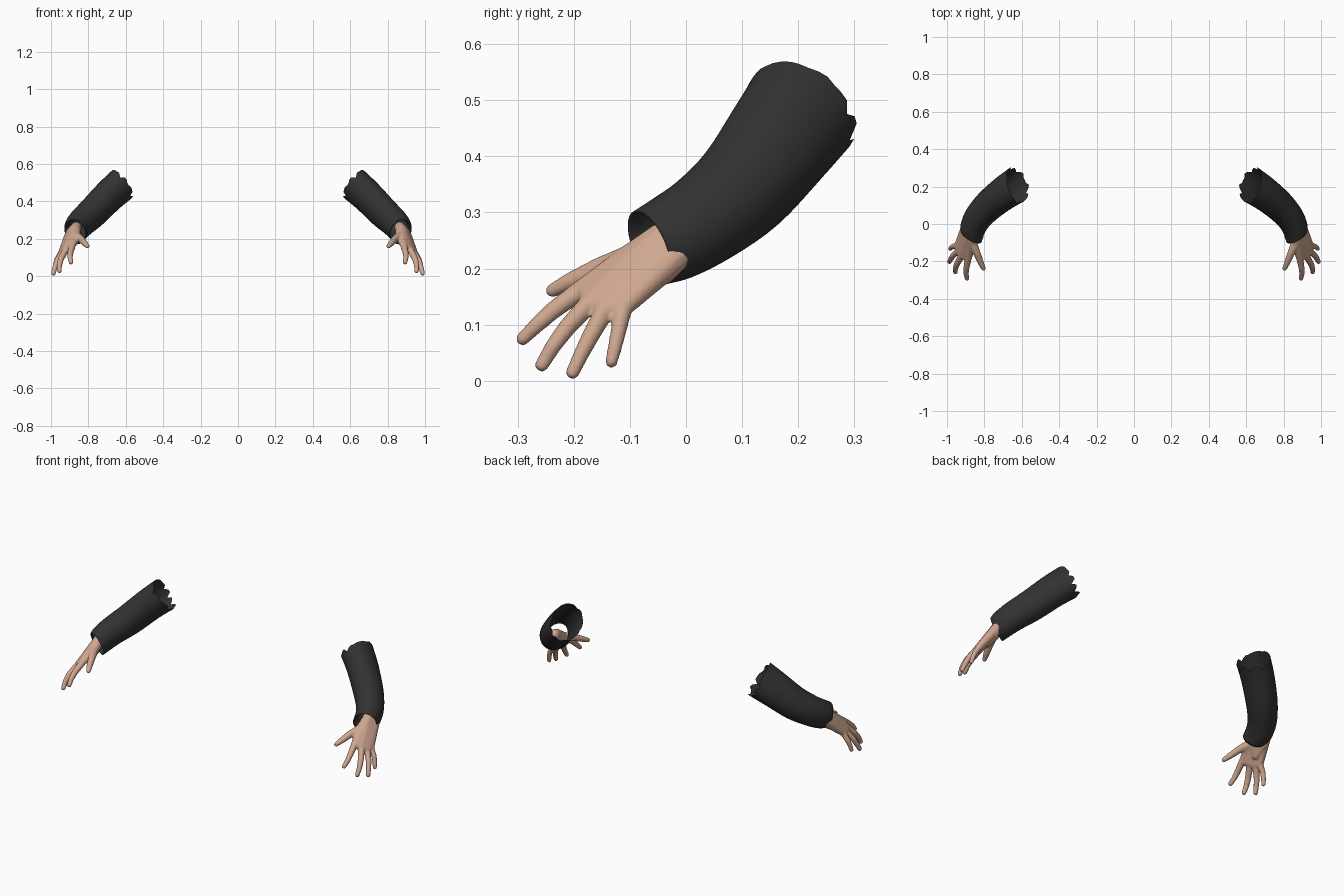
import bpy, bmesh, math, random
from mathutils import Vector as V, Matrix

if "Cube" in bpy.data.objects:
    bpy.data.objects.remove(bpy.data.objects["Cube"])

random.seed(4)


def material(name, rgb):
    m = bpy.data.materials.new(name)
    m.diffuse_color = (*rgb, 1)
    m.use_nodes = True
    m.node_tree.nodes["Principled BSDF"].inputs["Base Color"].default_value = m.diffuse_color
    return m


def make_object(name, bm, mat):
    bmesh.ops.recalc_face_normals(bm, faces=bm.faces)
    me = bpy.data.meshes.new(name)
    for f in bm.faces:
        f.smooth = True
    bm.to_mesh(me)
    bm.free()
    me.materials.append(mat)
    ob = bpy.data.objects.new(name, me)
    bpy.context.collection.objects.link(ob)
    return ob


def add_mirror(ob):
    ob.modifiers.new("Mirror", 'MIRROR').use_mirror_merge = False


def catmull(p0, p1, p2, p3, t):
    return 0.5 * (2 * p1 + (p2 - p0) * t + (2 * p0 - 5 * p1 + 4 * p2 - p3) * t * t
                  + (3 * p1 - p0 - 3 * p2 + p3) * t ** 3)


cloth = material("charcoal_cloth", (0.032, 0.032, 0.033))
skin = material("skin", (0.62, 0.385, 0.275))

# ---- sleeves: lofted oval tube, torn at the top, folded in at the cuff ----
# centre, tall radius, wide radius
stations = [((.63, .208, .483), .106, .086),
            ((.695, .165, .425), .100, .083),
            ((.775, .100, .343), .091, .080),
            ((.835, .033, .288), .083, .074),
            ((.863, -.025, .254), .078, .068),
            ((.87, -.065, .237), .071, .063)]
C = [V(s[0]) for s in stations]
R = [V((s[1], s[2], 0)) for s in stations]
T = [(C[min(i + 1, 5)] - C[max(i - 1, 0)]).normalized() for i in range(6)]
T[5] = V((.45, -.8, -.35)).normalized()

rings = []
for i in range(5):
    for k in range(4):
        t = k / 4
        ids = [max(i - 1, 0), i, i + 1, min(i + 2, 5)]
        rings.append((catmull(*[C[j] for j in ids], t),
                      catmull(*[R[j] for j in ids], t),
                      T[i].lerp(T[i + 1], t).normalized()))
rings.append((C[5], R[5], T[5]))
rings.append((C[5] - T[5] * .002, R[5] * .95, T[5]))
rings.append((C[5] - T[5] * .03, R[5] * .93, T[5]))

SEG = 36
bm = bmesh.new()
rows = []
for n, (c, r, d) in enumerate(rings):
    u = V((0, -d.z, d.y)).normalized()      # down and back
    w = d.cross(u).normalized()             # away from the body
    row = []
    for s in range(SEG):
        a = math.tau * s / SEG
        p = c + u * r.x * math.cos(a) + w * r.y * math.sin(a)
        if n == 0:                          # ragged torn edge
            rag = .02 if 0.9 < a < 2.9 else 0
            p -= d * (rag * math.sin(a) + random.choice((-.018, -.004, .004, .012)) * (1 if not rag else .15))
        row.append(bm.verts.new(p))
    rows.append(row)
for a, b in zip(rows, rows[1:]):
    for s in range(SEG):
        q = (s + 1) % SEG
        bm.faces.new((a[s], a[q], b[q], b[s]))
add_mirror(make_object("sleeves", bm, cloth))

# ---- hands: hulls of spheres for palm and finger bones, fused and smoothed ----


def hull(bm, balls):
    """Convex skin around a few (x, y, z, radius) balls."""
    tmp = bmesh.new()
    for x, y, z, r in balls:
        bmesh.ops.create_icosphere(tmp, subdivisions=2, radius=r,
                                   matrix=Matrix.Translation((x, y, z)))
    res = bmesh.ops.convex_hull(tmp, input=tmp.verts)
    junk = [g for g in res["geom_interior"] if isinstance(g, bmesh.types.BMVert)]
    bmesh.ops.delete(tmp, geom=junk, context='VERTS')
    me = bpy.data.meshes.new("tmp")
    tmp.to_mesh(me)
    tmp.free()
    bm.from_mesh(me)
    bpy.data.meshes.remove(me)


fingers = {
    "index": [(.886, -.182, .165, .019), (.896, -.235, .127, .0165), (.898, -.265, .1, .0145), (.893, -.291, .075, .0125)],
    "middle": [(.92, -.168, .143, .019), (.946, -.212, .095, .0165), (.955, -.238, .06, .0145), (.955, -.257, .028, .0125)],
    "ring": [(.938, -.142, .13, .018), (.968, -.17, .08, .016), (.98, -.188, .045, .014), (.987, -.202, .015, .0125)],
    "pinky": [(.943, -.112, .13, .017), (.968, -.12, .09, .0145), (.978, -.127, .058, .013), (.982, -.133, .034, .0115)],
    "thumb": [(.868, -.1, .215, .028), (.84, -.155, .2, .02), (.82, -.205, .177, .017), (.805, -.238, .161, .0125)],
}
wrist = [(.872, -.045, .25, .031), (.893, -.012, .23, .031)]
wrist_end = [(.865, -.015, .262, .03), (.88, .012, .245, .03)]

bm = bmesh.new()
hull(bm, wrist + wrist_end)
hull(bm, wrist + [fingers[f][0] for f in ("index", "middle", "ring", "pinky")])
hull(bm, [wrist[0], fingers["thumb"][0], fingers["index"][0]])   # thumb muscle
hull(bm, [(.885, -.07, .2, .03), (.905, -.1, .165, .026), (.9, -.04, .2, .028)])  # heel of palm
for chain in fingers.values():
    for a, b in zip(chain, chain[1:]):
        hull(bm, [a, b])
hands = make_object("hands", bm, skin)
rm = hands.modifiers.new("Fuse", 'REMESH')
rm.mode = 'VOXEL'
rm.voxel_size = .004
rm.use_smooth_shade = True
sm = hands.modifiers.new("Soften", 'SMOOTH')
sm.factor = .5
sm.iterations = 6
add_mirror(hands)
